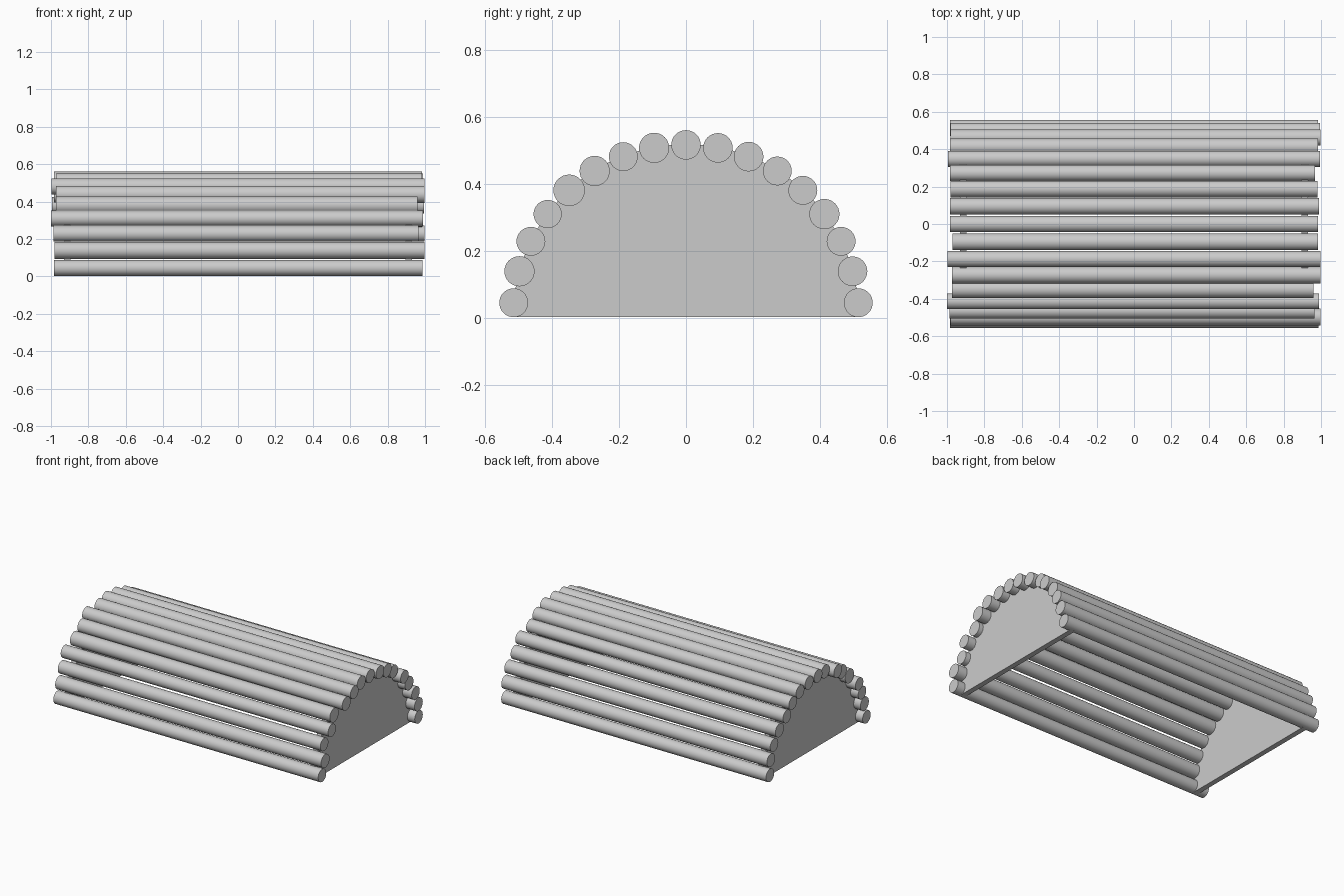
import bpy, bmesh, math

if "Cube" in bpy.data.objects:
    bpy.data.objects.remove(bpy.data.objects["Cube"])

ARCH_R = 0.516

# left end, right end and radius of each log, from front base over the top to back base
LOGS = [
    (-0.983, 0.986, 0.043), (-0.980, 0.997, 0.045), (-0.986, 0.966, 0.043),
    (-1.000, 0.988, 0.042), (-0.972, 0.960, 0.047), (-0.972, 0.997, 0.045),
    (-0.998, 0.997, 0.043), (-0.970, 0.984, 0.045), (-0.983, 0.984, 0.044),
    (-0.983, 0.990, 0.044), (-0.980, 0.980, 0.044), (-0.985, 0.968, 0.043),
    (-0.995, 0.995, 0.043), (-0.985, 0.984, 0.045), (-0.980, 0.997, 0.043),
    (-0.980, 0.995, 0.044), (-0.985, 0.984, 0.043),
]


def arch_point(i):
    a = math.radians(175 - 170 * i / (len(LOGS) - 1))
    return ARCH_R * math.cos(a), ARCH_R * math.sin(a)


def add_log(i, x0, x1, r):
    y, z = arch_point(i)
    bpy.ops.mesh.primitive_cylinder_add(
        vertices=32, radius=r, depth=x1 - x0,
        location=((x0 + x1) / 2, y, z), rotation=(0, math.pi / 2, 0))
    bpy.context.object.name = f"log_{i + 1:02d}"
    bpy.ops.object.shade_smooth_by_angle(angle=math.radians(40))


def add_end_panel(name, x0, x1):
    bm = bmesh.new()
    n = 48
    verts = [bm.verts.new((x0, ARCH_R * math.cos(math.pi * k / n),
                           ARCH_R * math.sin(math.pi * k / n) + 0.002)) for k in range(n + 1)]
    face = bm.faces.new(verts)
    ext = bmesh.ops.extrude_face_region(bm, geom=[face])
    moved = [g for g in ext["geom"] if isinstance(g, bmesh.types.BMVert)]
    bmesh.ops.translate(bm, verts=moved, vec=(x1 - x0, 0, 0))
    bmesh.ops.recalc_face_normals(bm, faces=bm.faces)
    mesh = bpy.data.meshes.new(name)
    bm.to_mesh(mesh)
    bm.free()
    bpy.context.collection.objects.link(bpy.data.objects.new(name, mesh))


# arched shell of logs
for i, (x0, x1, r) in enumerate(LOGS):
    add_log(i, x0, x1, r)

# half-round end panels, set in slightly from the log ends
add_end_panel("right_end_panel", 0.895, 0.93)
add_end_panel("left_end_panel", -0.93, -0.895)
